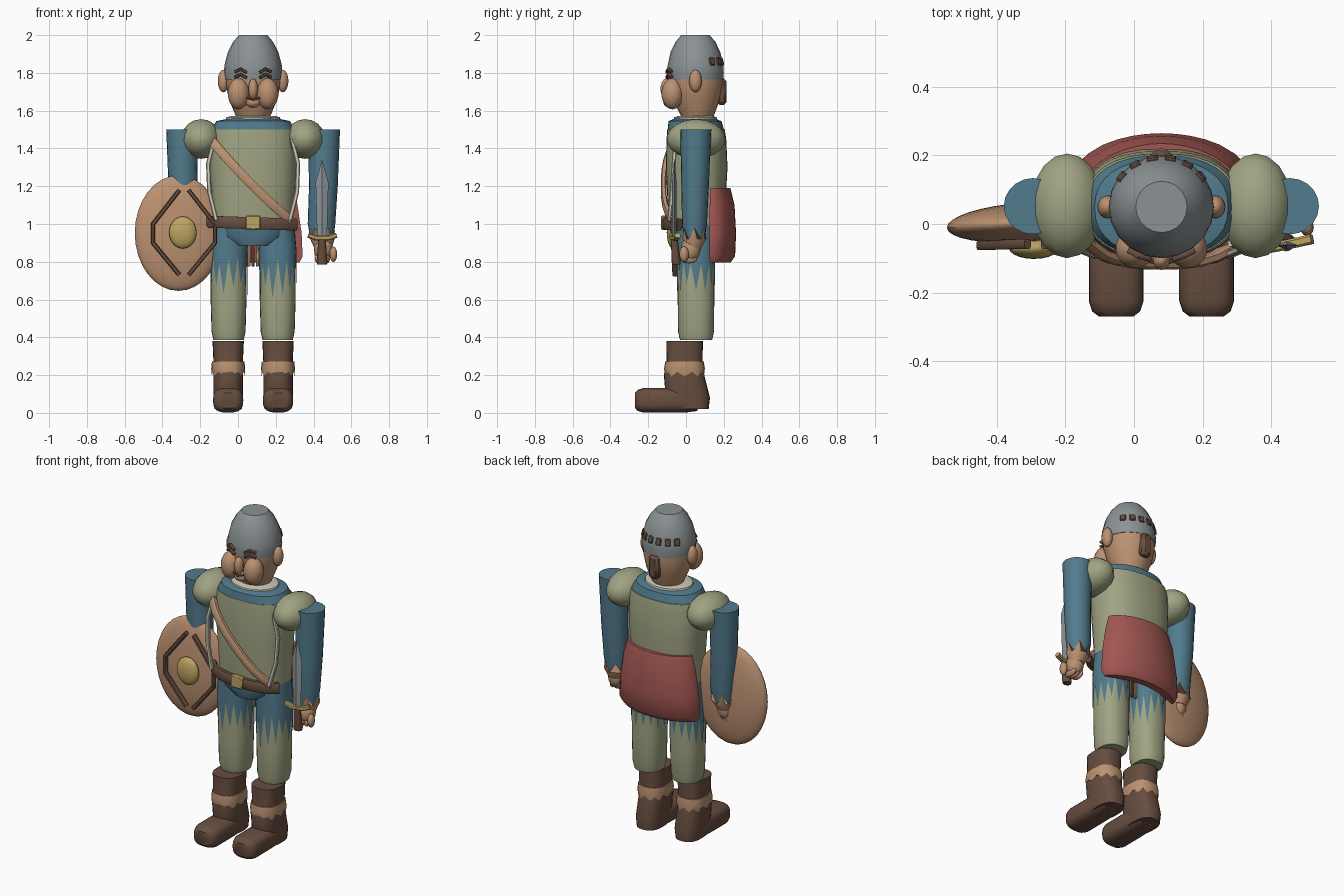
import bpy, bmesh, math, random
from mathutils import Vector

if "Cube" in bpy.data.objects:
    bpy.data.objects.remove(bpy.data.objects["Cube"])

random.seed(4)
CX, CY = 0.08, 0.05          # body axis


def material(name, r, g, b):
    m = bpy.data.materials.new(name)
    m.diffuse_color = (r, g, b, 1)
    m.use_nodes = True
    m.node_tree.nodes["Principled BSDF"].inputs["Base Color"].default_value = m.diffuse_color
    return m


STEEL = material("steel_grey", .26, .29, .30)
BLUE = material("cloth_blue", .085, .20, .27)
OLIVE = material("tunic_olive", .35, .37, .225)
TAN = material("skin_tan", .50, .285, .165)
BROWN = material("leather_brown", .135, .075, .05)
GOLD = material("brass_gold", .50, .37, .12)
RED = material("bag_red", .36, .095, .085)
CREAM = material("cord_cream", .60, .57, .47)


def finish(name, bm, mat, angle=40):
    bmesh.ops.recalc_face_normals(bm, faces=bm.faces)
    me = bpy.data.meshes.new(name)
    bm.to_mesh(me)
    bm.free()
    me.materials.append(mat)
    ob = bpy.data.objects.new(name, me)
    bpy.context.collection.objects.link(ob)
    bpy.ops.object.select_all(action='DESELECT')
    ob.select_set(True)
    bpy.context.view_layer.objects.active = ob
    bpy.ops.object.shade_smooth_by_angle(angle=math.radians(angle))
    return ob


def loft(name, rings, mat, n=24, p=2.0, axis='Z', caps=True, jag=None):
    """Skin superellipse rings (t, u, v, ru, rv) stacked along an axis."""
    bm = bmesh.new()
    rows = []
    for k, (t, u, v, ru, rv) in enumerate(rings):
        row = []
        for i in range(n):
            a = 2 * math.pi * i / n
            c, s = math.cos(a), math.sin(a)
            du = math.copysign(abs(c) ** (2 / p), c) * ru
            dv = math.copysign(abs(s) ** (2 / p), s) * rv
            h = t + (jag[i] if jag and k == 0 else 0)
            row.append(bm.verts.new((u + du, v + dv, h) if axis == 'Z' else (u + du, h, v + dv)))
        rows.append(row)
    for a, b in zip(rows, rows[1:]):
        for i in range(n):
            j = (i + 1) % n
            bm.faces.new((a[i], a[j], b[j], b[i]))
    if caps:
        bm.faces.new(rows[0])
        bm.faces.new(rows[-1])
    return finish(name, bm, mat)


def ball(name, c, r, mat, seg=20, rot=(0, 0, 0)):
    bm = bmesh.new()
    bmesh.ops.create_uvsphere(bm, u_segments=seg, v_segments=seg // 2, radius=1)
    bmesh.ops.scale(bm, vec=r, verts=bm.verts)
    ob = finish(name, bm, mat)
    ob.location, ob.rotation_euler = c, rot
    return ob


def box(name, c, size, mat, rot=(0, 0, 0), bevel=.006):
    bm = bmesh.new()
    bmesh.ops.create_cube(bm, size=1)
    bmesh.ops.scale(bm, vec=size, verts=bm.verts)
    bmesh.ops.bevel(bm, geom=bm.edges[:], offset=bevel, segments=1, affect='EDGES')
    ob = finish(name, bm, mat)
    ob.location, ob.rotation_euler = c, rot
    return ob


def band(name, pts, width, depth, mat, up=None, n=8):
    """Sweep an oval section along points; up = width direction (default: in the front plane)."""
    bm = bmesh.new()
    pts = [Vector(q) for q in pts]
    rows = []
    for i, q in enumerate(pts):
        d = (pts[min(i + 1, len(pts) - 1)] - pts[max(i - 1, 0)]).normalized()
        w = Vector(up) if up else d.cross(Vector((0, 1, 0))).normalized()
        o = d.cross(w).normalized()
        rows.append([bm.verts.new(q + w * math.copysign(abs(math.cos(a)) ** .6, math.cos(a)) * width / 2
                                  + o * math.copysign(abs(math.sin(a)) ** .6, math.sin(a)) * depth / 2)
                     for a in [2 * math.pi * (k + .5) / n for k in range(n)]])
    for a, b in zip(rows, rows[1:]):
        for k in range(n):
            bm.faces.new((a[k], a[(k + 1) % n], b[(k + 1) % n], b[k]))
    bm.faces.new(rows[0])
    bm.faces.new(rows[-1])
    return finish(name, bm, mat)


def front_y(x, out=0.0):
    k = min(abs((x - CX) / .25), .999) ** 2.4
    return .055 - .158 * (1 - k) ** (1 / 2.4) - out


# Torso, yoke, collar, hips
loft("tunic", [(.99, CX, .055, .215, .145), (1.05, CX, .055, .212, .15), (1.3, CX, .057, .23, .163),
               (1.45, CX, .055, .23, .158), (1.50, CX, .053, .222, .152)], OLIVE, 32, 2.4)
loft("yoke", [(1.495, CX, .052, .223, .15), (1.545, CX, .048, .195, .14), (1.56, CX, .045, .12, .10)], BLUE, 32, 2.3)
loft("collar", [(1.54, CX, .05, .15, .118), (1.565, CX, .05, .142, .113), (1.572, CX, .05, .115, .09)], CREAM, 24)
loft("hips", [(.885, CX, .05, .11, .115), (.93, CX, .05, .19, .13), (1.0, CX, .055, .212, .142)], BLUE, 28, 2.3)

# Head and helmet
loft("head", [(1.53, CX, .06, .075, .07), (1.58, CX, .06, .095, .09), (1.66, CX, .055, .128, .125),
              (1.74, CX, .052, .145, .143), (1.80, CX, .05, .145, .143)], TAN, 24)
loft("helmet", [(1.765, CX, CY, .150, .147), (1.80, CX, CY, .154, .150), (1.84, CX, CY, .152, .147),
                (1.91, CX, CY, .134, .132), (1.965, CX, CY, .105, .105), (2.0, CX, CY, .075, .075)], STEEL, 20)
ball("nose", (CX, -.105, 1.715), (.026, .03, .055), TAN, 14)
ball("chin", (CX, -.085, 1.645), (.04, .035, .03), TAN, 14)
band("mouth", [(CX - .035, -.108, 1.668), (CX, -.118, 1.657), (CX + .035, -.108, 1.668)], .010, .01, BROWN)
for s, side in ((-1, "left"), (1, "right")):
    ball(side + "_cheek", (CX + s * .077, -.072, 1.69), (.058, .058, .083), TAN, 18)
    ball(side + "_ear", (CX + s * .157, .05, 1.757), (.03, .034, .06), TAN, 16)
    for nm, z in (("_brow", 1.81), ("_eye", 1.782)):
        band(side + nm, [(CX + s * .035, -.1, z - .008), (CX + s * .065, -.092, z + .01),
                         (CX + s * .095, -.076, z - .004)], .016, .02, BROWN)
# Studs round the helmet back and the hair tail
for i in range(6):
    a = math.radians(38 + i * 104 / 5)
    box("helmet_stud", (CX + .147 * math.cos(a), CY + .143 * math.sin(a), 1.86), (.032, .012, .042), BROWN,
        (.25, 0, a - math.pi / 2), .004)
box("hair_tail", (CX, .19, 1.70), (.065, .05, .14), BROWN, bevel=.014)

# Limbs, mirrored about the body axis
for s, side in ((-1, "left"), (1, "right")):
    ax = lambda d: CX + s * d
    ball(side + "_shoulder_pad", (ax(.275), .053, 1.45), (.108, .155, .105), OLIVE, 18)
    loft(side + "_sleeve", [(.91, ax(.365), .045, .058, .052), (1.0, ax(.362), .045, .073, .066),
                            (1.2, ax(.372), .048, .076, .073), (1.5, ax(.375), .052, .085, .082)], BLUE, 20)
    # Torn cuff, palm, thumb and fingers
    jag = [-.03 if i % 2 else .03 for i in range(12)]
    loft(side + "_cuff", [(.95, ax(.364), .045, .071, .064), (.91, ax(.368), .045, .061, .056),
                          (.87, ax(.37), .035, .045, .045)], TAN, 12, jag=jag)
    ball(side + "_hand", (ax(.372), .025, .865), (.05, .052, .065), TAN, 16)
    ball(side + "_thumb", (ax(.425), -.01, .84), (.02, .025, .042), TAN, 12)
    for k in range(3):
        ball(side + "_finger", (ax(.342 + .025 * k), .015, .815), (.016, .045, .024), TAN, 10)

    # Legs with torn over-trousers
    lx = ax(.13)
    loft(side + "_leg", [(.385, lx, .053, .08, .085), (.43, lx, .053, .09, .095), (.6, lx, .053, .095, .097),
                         (.85, lx, .053, .096, .098), (.97, ax(.115), .053, .095, .1)], OLIVE, 28, 2.3)
    jag = [(random.uniform(.06, .11) if i % 2 else random.uniform(-.12, -.03)) for i in range(28)]
    loft(side + "_torn_trouser", [(.72, lx, .053, .099, .101), (.86, lx, .053, .1, .102),
                                  (1.0, ax(.118), .053, .1, .105)], BLUE, 28, 2.3, caps=False, jag=jag)

    # Boots with a fur band
    bx = ax(.132)
    loft(side + "_boot_shaft", [(.02, bx, .02, .072, .1), (.08, bx, .01, .078, .117), (.2, bx, -.01, .078, .107),
                                (.27, bx, -.008, .078, .095), (.38, bx, -.007, .083, .097)], BROWN, 24, 2.6)
    loft(side + "_boot_foot", [(-.27, bx, .066, .05, .04), (-.255, bx, .066, .07, .056), (-.225, bx, .067, .08, .065),
                               (-.1, bx, .067, .08, .065), (.0, bx, .068, .076, .066),
                               (.06, bx, .06, .07, .05)], BROWN, 24, 3, 'Y')
    jag = [.012 if i % 2 else -.012 for i in range(20)]
    loft(side + "_boot_band", [(.205, bx, -.008, .086, .106), (.235, bx, -.008, .09, .108),
                               (.272, bx, -.008, .086, .102)], TAN, 20, 2.4, jag=jag)

    # Hanging cords over the chest
    band(side + "_cord", [(ax(.205), -.055, 1.45), (ax(.238), -.065, 1.32), (ax(.232), -.075, 1.17),
                          (ax(.195), -.09, 1.02)], .024, .022, CREAM)

# Chest strap, belt and buckle
xs = [(-.14 + .42 * i / 9) for i in range(10)]
band("chest_strap", [(x, front_y(x, .016), 1.44 - 1.18 * (x + .14) + .42 * (x + .14) ** 2) for x in xs],
     .05, .03, TAN)
xs = [(-.16 + .465 * i / 10) for i in range(11)]
band("belt", [(x, front_y(x, .005), 1.012 - .015 * i / 10) for i, x in enumerate(xs)], .066, .036, BROWN, (0, 0, 1))
box("buckle", (CX, -.117, 1.007), (.08, .03, .075), GOLD)
for k in (-1, 0, 1):
    box("belt_tassel", (CX + k * .022, .08, .83), (.016, .02, .11), TAN if k else BROWN, bevel=.003)

# Curved bag on the lower back
bm = bmesh.new()
N, rows = 12, []
profile = [(.795, .245, .0, .03), (.83, .262, 0, .055), (.95, .257, 0, .06), (1.1, .235, 0, .052), (1.19, .215, 0, .03)]
for z, hw, _, th in profile:
    outer, inner = [], []
    for i in range(N + 1):
        u = -1 + 2 * i / N
        y = .205 - .07 * u * u
        t = th * (1 - .55 * abs(u) ** 6)
        outer.append(bm.verts.new((CX + hw * u, y + t, z)))
        inner.append(bm.verts.new((CX + hw * u, y - t * .4, z)))
    rows.append(outer + inner[::-1])
for a, b in zip(rows, rows[1:]):
    for i in range(len(a)):
        j = (i + 1) % len(a)
        bm.faces.new((a[i], a[j], b[j], b[i]))
bm.faces.new(rows[0])
bm.faces.new(rows[-1])
finish("back_bag", bm, RED, 50)

# Shield with boss and bent slats
ball("shield", (-.315, .005, .952), (.232, .058, .306), TAN, 32, (0, 0, math.radians(4)))
ball("shield_boss", (-.292, -.07, .955), (.073, .032, .085), GOLD, 20)
for s, x0 in ((-1, -.31), (1, -.262)):
    band("shield_slat", [(x0, -.058, 1.18), (x0 + s * .14, -.062, 1.0), (x0 + s * .14, -.062, .90),
                         (x0, -.058, .73)], .024, .03, BROWN)

# Sword held upright
SX, SY = .445, -.062
loft("sword_blade", [(.93, SX, SY, .026, .011), (1.22, SX, SY, .034, .012), (1.335, SX, SY, .002, .002)], STEEL, 4)
band("sword_guard", [(SX - .072, SY - .012, .94), (SX - .03, SY - .005, .925), (SX + .03, SY + .008, .925),
                     (SX + .075, SY + .018, .94)], .028, .03, GOLD)
loft("sword_grip", [(.785, SX, SY + .01, .026, .022), (.80, SX, SY + .01, .028, .024),
                    (.92, SX, SY, .02, .018)], BROWN, 12)
